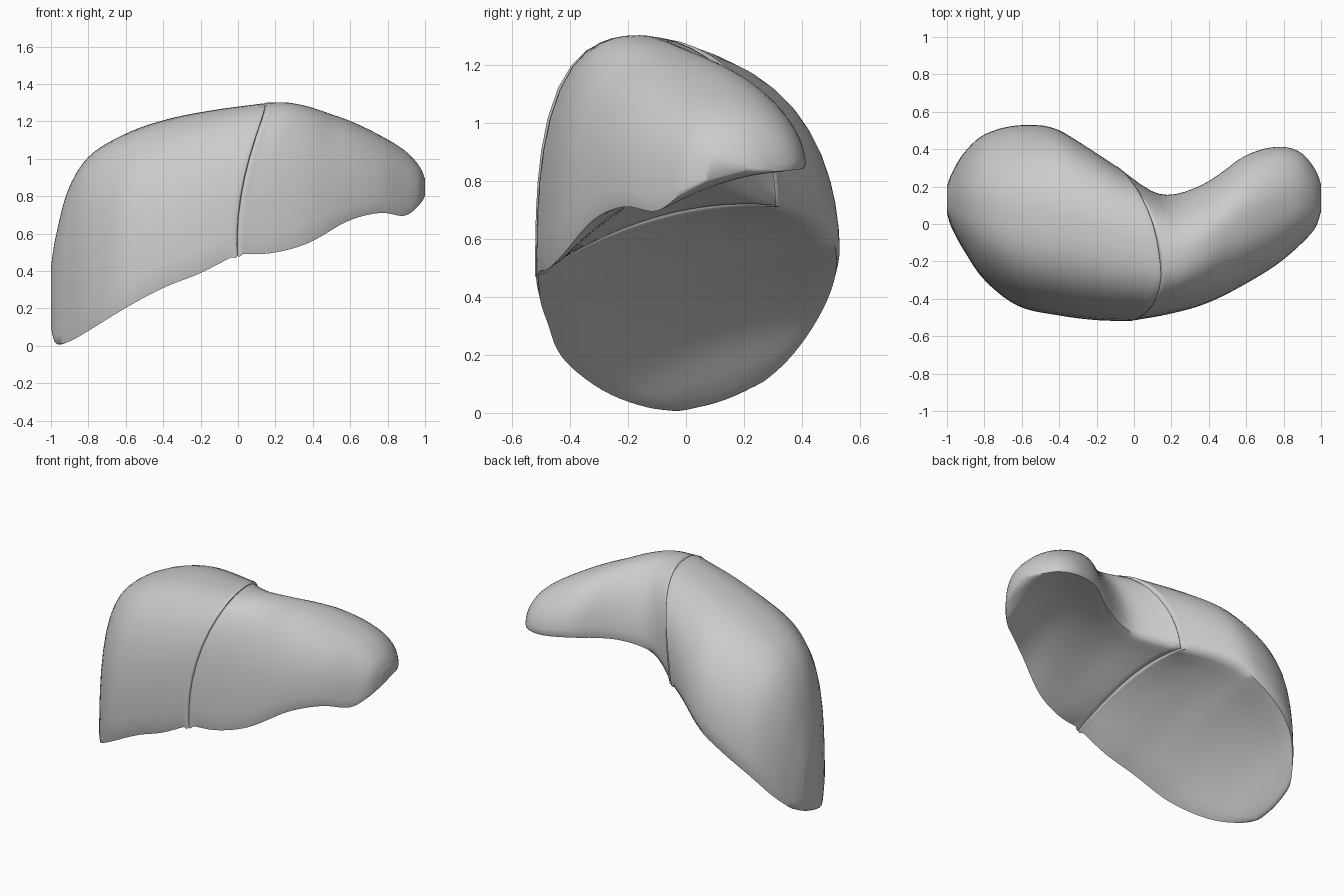
import bpy, bmesh
from mathutils import Vector

if "Cube" in bpy.data.objects:
    bpy.data.objects.remove(bpy.data.objects["Cube"])

# Stations from outer tip to seam:
# x, front y, back y, front rim z, back rim z, top z, top y, underside hollow
RIGHT = [
    (-1.00, 0.06, 0.20, 0.10, 0.16, 0.42, 0.13, -0.02),
    (-0.975, -0.02, 0.27, 0.01, 0.11, 0.58, 0.12, -0.02),
    (-0.91, -0.14, 0.38, 0.005, 0.20, 0.83, 0.11, 0.00),
    (-0.80, -0.30, 0.48, 0.06, 0.345, 1.01, 0.08, 0.04),
    (-0.62, -0.44, 0.53, 0.17, 0.48, 1.125, 0.05, 0.07),
    (-0.40, -0.49, 0.515, 0.29, 0.60, 1.21, 0.01, 0.085),
    (-0.20, -0.515, 0.43, 0.37, 0.675, 1.26, -0.07, 0.08),
    (-0.01, -0.52, 0.32, 0.47, 0.71, 1.295, -0.15, 0.07),
]
LEFT = [
    (1.00, 0.07, 0.21, 0.80, 0.84, 0.89, 0.14, 0.00),
    (0.97, -0.02, 0.29, 0.75, 0.83, 0.96, 0.14, 0.01),
    (0.89, -0.11, 0.385, 0.685, 0.835, 1.045, 0.14, 0.04),
    (0.76, -0.22, 0.415, 0.70, 0.84, 1.125, 0.11, 0.07),
    (0.58, -0.33, 0.36, 0.65, 0.85, 1.21, 0.03, 0.08),
    (0.38, -0.43, 0.21, 0.53, 0.84, 1.27, -0.08, 0.08),
    (0.18, -0.485, 0.16, 0.475, 0.79, 1.30, -0.15, 0.08),
    (0.01, -0.515, 0.31, 0.475, 0.715, 1.30, -0.16, 0.08),
]


def spline(rows, steps):
    """Catmull-Rom interpolation of the station rows."""
    out = []
    for i in range(len(rows) - 1):
        a, b, c, d = (rows[max(i - 1, 0)], rows[i], rows[i + 1],
                      rows[min(i + 2, len(rows) - 1)])
        for k in range(steps):
            t = k / steps
            out.append([0.5 * (2*q + (r - p)*t + (2*p - 5*q + 4*r - s)*t*t
                               + (3*q - p - 3*r + s)*t**3)
                        for p, q, r, s in zip(a, b, c, d)])
    return out + [list(rows[-1])]


def section(row, p_front, p_back, n=14, m=14):
    """Domed top, thin rim and hollow underside, tilted towards the seam."""
    x, yf, yb, zf, zb, zt, yt, sag = row
    pts = []
    for side, y0, z0, p in ((0, yf, zf, p_front), (1, yb, zb, p_back)):
        for k in range(n):
            c = k / n if side else 1 - k / n
            s = 1 - c
            r = (c**p + s**p)**(-1 / p)
            pts.append((yt + (y0 - yt)*c*r, z0 + (zt - z0)*s*r))
    for k in range(m):
        t = k / m
        pts.append((yb + (yf - yb)*t, zb + (zf - zb)*t + sag*4*t*(1 - t)))
    w = max(0, 1 - abs(x) / 0.5)
    return [Vector((x + w*(-0.201 + 0.248*z - 0.141*y
                           - 0.35*(z - 0.5)*(1.3 - z)), y, z))
            for y, z in pts]


def lobe(name, rows, p_front, p_back):
    rings = [section(r, p_front, p_back) for r in spline(rows, 5)]
    # rounded lip leading into the groove between the lobes
    last = rings[-1]
    mid = sum(last, Vector()) / len(last)
    shift = Vector((-rows[-1][0], 0, 0))
    for scale, move in ((0.99, 0.7), (0.965, 0.95)):
        rings.append([mid + (v - mid)*scale + shift*move for v in last])
    bm = bmesh.new()
    vs = [[bm.verts.new(p) for p in ring] for ring in rings]
    for a, b in zip(vs, vs[1:]):
        for i in range(len(a)):
            j = (i + 1) % len(a)
            bm.faces.new((a[i], a[j], b[j], b[i]))
    bm.faces.new(vs[0])
    bm.faces.new(vs[-1])
    # soften the rim slightly, leaving the seam lip alone
    soft = [v for ring in vs[:-3] for v in ring]
    for _ in range(2):
        bmesh.ops.smooth_vert(bm, verts=soft, factor=0.4, use_axis_x=False,
                              use_axis_y=True, use_axis_z=True)
    bmesh.ops.recalc_face_normals(bm, faces=bm.faces)
    me = bpy.data.meshes.new(name)
    bm.to_mesh(me)
    bm.free()
    ob = bpy.data.objects.new(name, me)
    bpy.context.collection.objects.link(ob)
    bpy.ops.object.select_all(action='DESELECT')
    ob.select_set(True)
    bpy.context.view_layer.objects.active = ob
    bpy.ops.object.shade_smooth_by_angle(angle=1.0)


lobe("large_lobe", RIGHT, 2.9, 2.2)
lobe("small_lobe", LEFT, 2.7, 2.0)
